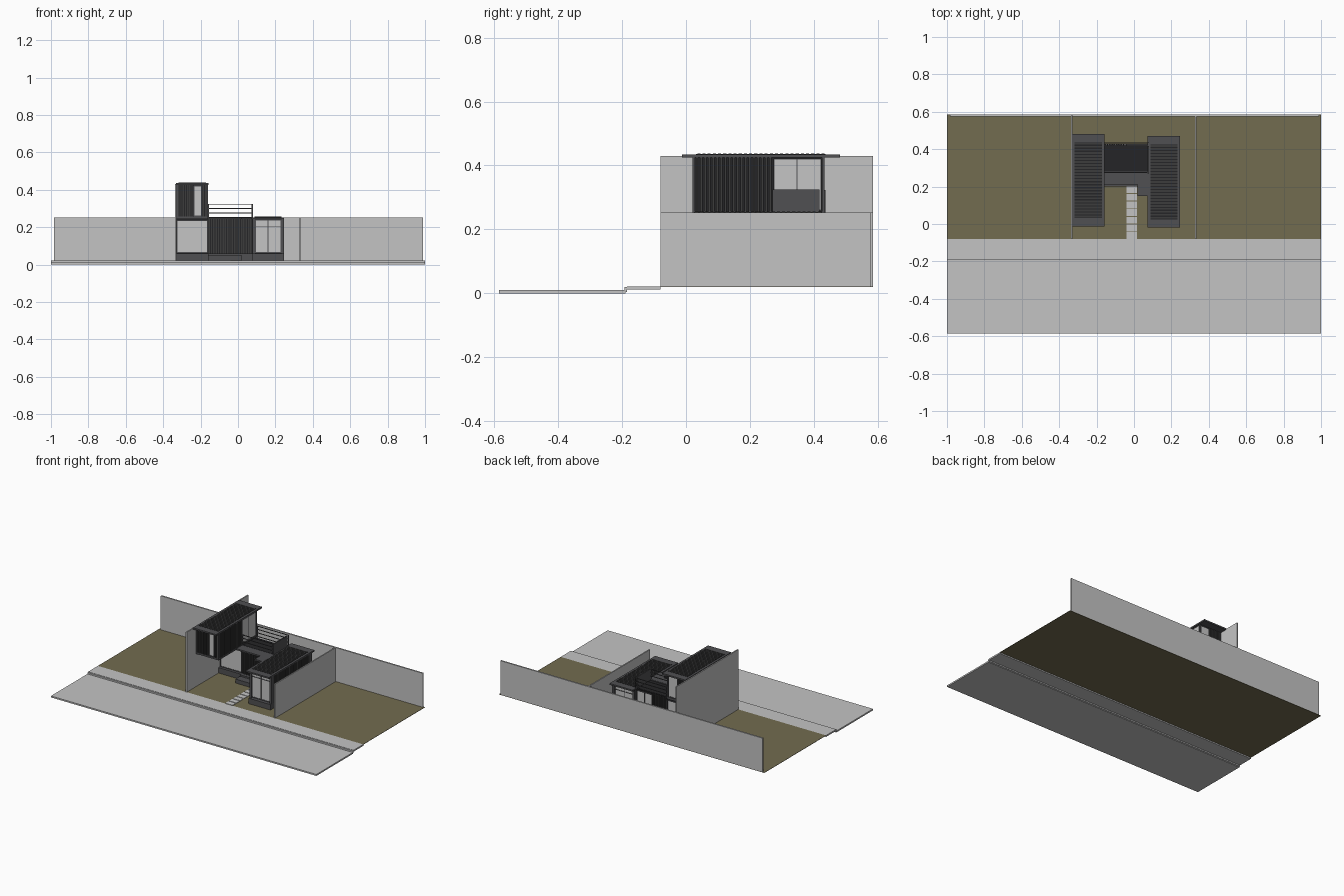
import bpy
import bmesh
from mathutils import Matrix, Vector

default = bpy.data.objects.get("Cube")
if default:
    bpy.data.objects.remove(default, do_unlink=True)


def material(name, r, g, b):
    mat = bpy.data.materials.new(name)
    mat.use_nodes = True
    mat.diffuse_color = (r, g, b, 1)
    mat.node_tree.nodes["Principled BSDF"].inputs["Base Color"].default_value = (r, g, b, 1)
    return mat


CONCRETE = material("pale concrete", .55, .55, .55)
GLASS = material("pale glass", .56, .56, .56)
LAWN = material("olive lawn", .17, .15, .08)
FRAME = material("charcoal frame", .08, .08, .085)
CLADDING = material("dark cladding", .045, .045, .045)
SHADE = material("black recess", .018, .018, .02)


def part(name, mat, *boxes):
    """One object made of boxes, each given as x, y and z ranges."""
    bm = bmesh.new()
    for ranges in boxes:
        low, high = (Vector(c) for c in zip(*ranges))
        place = Matrix.Translation((low + high) / 2) @ Matrix.Diagonal((high - low).to_4d())
        place[3][3] = 1
        bmesh.ops.create_cube(bm, size=1, matrix=place)
    mesh = bpy.data.meshes.new(name)
    bm.to_mesh(mesh)
    bm.free()
    mesh.materials.append(mat)
    obj = bpy.data.objects.new(name, mesh)
    bpy.context.collection.objects.link(obj)
    return obj


def slats(name, axis, ranges, pitch=.0125, mat=CLADDING):
    """Evenly spaced ribs along one axis, filling the given ranges."""
    start, end = ranges[axis]
    count = max(1, round((end - start) / pitch))
    step = (end - start) / count
    boxes = []
    for i in range(count):
        rib = list(ranges)
        rib[axis] = (start + step * (i + .2), start + step * (i + .8))
        boxes.append(rib)
    part(name, mat, *boxes)


def window(name, axis, across, up, at, out, mullions=(), transom=None):
    """Glass plate with a frame, on a wall facing along axis (0 = x, 1 = y)."""
    bar = .004

    def panel(span, height, depth):
        normal = tuple(sorted((at, at + out * depth)))
        return (normal, span, height) if axis == 0 else (span, normal, height)

    (a, b), (low, high) = across, up
    part(name + "_glass", GLASS, panel(across, up, .004))
    bars = [panel((c - bar / 2, c + bar / 2), up, .007) for c in (a, b, *mullions)]
    levels = (low, high) if transom is None else (low, high, transom)
    bars += [panel(across, (h - bar / 2, h + bar / 2), .007) for h in levels]
    part(name + "_frame", FRAME, *bars)


def roof(name, x, y, top):
    """Flat roof slab with a ribbed dark inset."""
    part(name + "_slab", FRAME, (x, y, (top - .01, top)))
    inner_x = (x[0] + .015, x[1] - .015)
    inner_y = (y[0] + .045, y[1] - .045)
    part(name + "_inset", SHADE, (inner_x, inner_y, (top, top + .001)))
    slats(name + "_ribs", 1, (inner_x, inner_y, (top, top + .003)), .016)


GROUND, FLOOR, STOREY, TOP = .022, .06, .253, .435
SITE = (-1, 1)
PLOT = (-.08, .585)

# Street and garden
part("road", CONCRETE, (SITE, (-.585, -.19), (0, .01)))
part("sidewalk", CONCRETE, (SITE, (-.185, -.08), (.012, GROUND)))
part("curb", CONCRETE, (SITE, (-.193, -.185), (.004, .02)))
part("lawn", LAWN, (SITE, PLOT, (.02, GROUND)))
part("path", CONCRETE, *[((-.04, .015), (y, y + .036), (GROUND, GROUND + .003))
                         for y in [-.08 + .041 * i for i in range(7)]])

# Boundary walls
part("back_wall", CONCRETE, ((-.985, .99), (.575, .585), (GROUND, STOREY)))
part("right_wall", CONCRETE, ((-.338, -.33), PLOT, (GROUND, .43)))
part("left_wall", CONCRETE, ((.326, .334), PLOT, (GROUND, STOREY)))

# Ground floor under the raised block
wing = (-.33, -.16)
part("carport_plinth", FRAME, (wing, (.26, .44), (GROUND + .001, FLOOR)))
part("carport_room", SHADE, (wing, (.28, .43), (FLOOR, STOREY)))
window("carport_front", 1, (-.325, -.165), (FLOOR + .005, .235), .28, -1)
window("carport_back", 1, (-.325, -.165), (FLOOR + .005, .235), .43, 1, [-.245])

# Entrance block between the wings
hall = (-.16, .08)
part("hall_plinth", FRAME, (hall, (.25, .43), (GROUND + .001, FLOOR)))
part("entrance_step", FRAME, ((-.16, .02), (.2, .25), (GROUND + .001, .05)))
part("hall_core", SHADE, (hall, (.28, .42), (FLOOR, STOREY - .004)))
slats("hall_front_ribs", 0, ((-.16, .075), (.272, .28), (FLOOR, .243)))
slats("hall_back_ribs", 0, ((-.16, -.05), (.42, .428), (FLOOR, .243)))
window("hall_back", 1, (-.04, .07), (FLOOR, .235), .42, 1, [.015])
part("canopy", FRAME, ((-.16, .08), (.21, .28), (.243, STOREY)),
     ((.02, .08), (.15, .21), (.243, STOREY)))

# Roof terrace with parapet and railings
part("terrace_parapet", FRAME, ((.072, .08), (.27, .417), (STOREY - .01, .325)))
rails = []
for y in (.273, .432):
    rails += [(hall, (y, y + .004), (z, z + .004)) for z in (.25, .274, .298, .32)]
    rails += [((x, x + .004), (y, y + .004), (STOREY - .01, .324)) for x in (-.16, .076)]
part("terrace_rails", FRAME, *rails)

# Single-storey wing
room = (.085, .24)
part("wing_plinth", FRAME, ((.078, .245), (0, .45), (GROUND + .001, FLOOR)))
part("wing_core", SHADE, (room, (.025, .43), (FLOOR, .244)))
part("wing_corners", FRAME, *[((x, x + .015), (y, y + .02), (FLOOR, .244))
                              for x in (.078, .23) for y in (.01, .425)])
for side, x in (("inner", .079), ("outer", .24)):
    slats("wing_" + side + "_ribs", 1, ((x, x + .006), (.03, .425), (FLOOR, .244)))
window("wing_front", 1, (.093, .23), (FLOOR + .005, .238), .025, -1, [.16], .205)
window("wing_back", 1, (.093, .23), (FLOOR + .005, .238), .43, 1, [.16], .205)
roof("wing_roof", (.073, .247), (-.02, .47), STOREY)

# Raised block
part("raised_core", SHADE, ((-.328, -.168), (.028, .425), (STOREY, TOP - .01)))
part("raised_floor", FRAME, ((-.33, -.16), (.02, .432), (STOREY - .008, STOREY + .003)))
part("raised_corners", FRAME, *[((x, x + .008), (y, y + .008), (STOREY, TOP - .01))
                                for x in (-.33, -.168) for y in (.02, .425)])
slats("raised_side_ribs", 1, ((-.168, -.161), (.028, .27), (STOREY, TOP - .01)))
slats("raised_front_ribs", 0, ((-.322, -.24), (.021, .028), (STOREY, TOP - .01)))
slats("raised_front_edge_ribs", 0, ((-.192, -.168), (.021, .028), (STOREY, TOP - .01)))
slats("raised_back_ribs", 0, ((-.322, -.24), (.425, .432), (STOREY, TOP - .01)))
window("raised_front", 1, (-.235, -.196), (.26, .42), .028, -1)
window("raised_back", 1, (-.235, -.172), (.26, .42), .425, 1)
window("terrace_door", 0, (.275, .422), (.26, .42), -.168, 1, [.347])
roof("raised_roof", (-.332, -.157), (-.013, .482), TOP)
